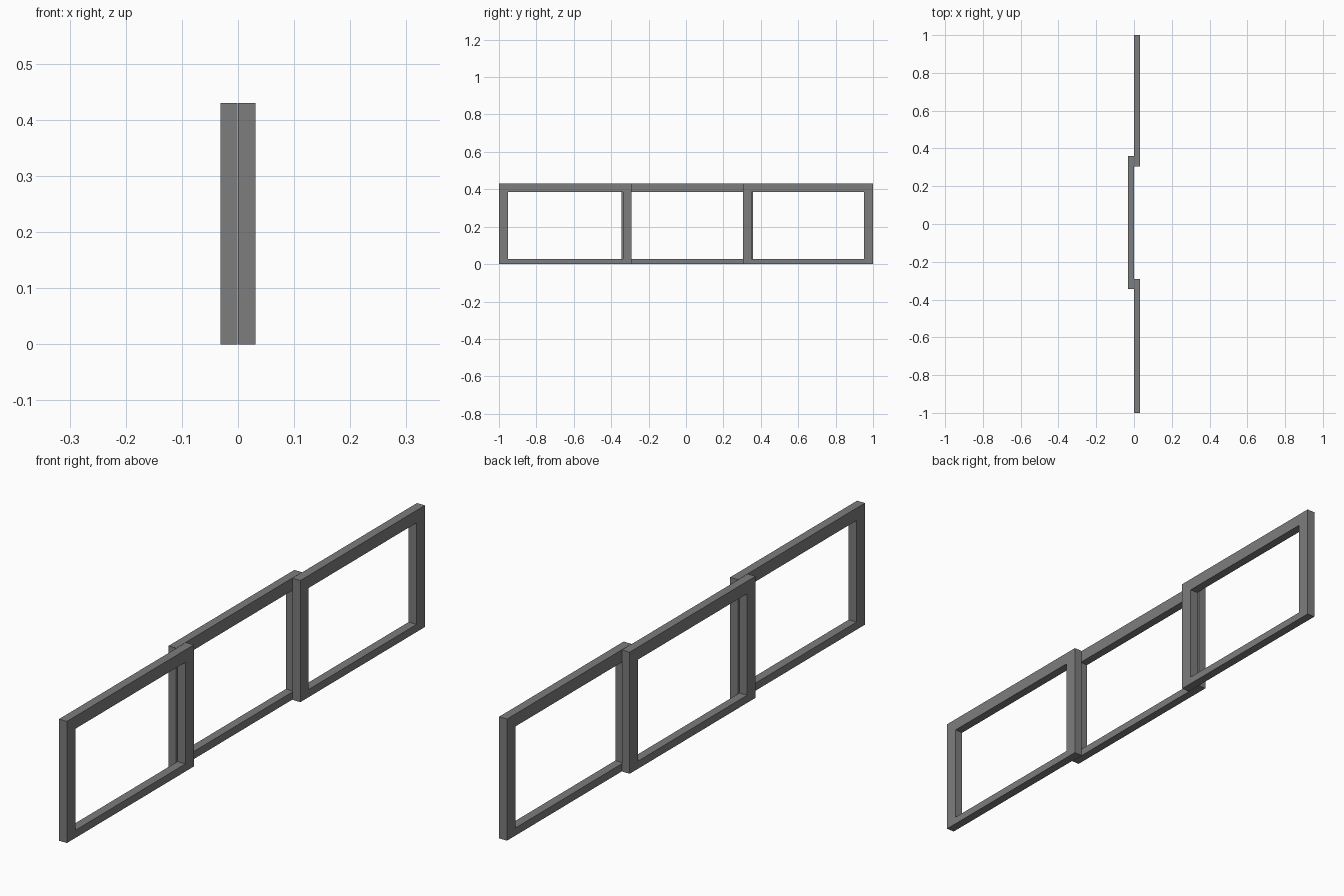
import bpy, bmesh

if "Cube" in bpy.data.objects:
    bpy.data.objects.remove(bpy.data.objects["Cube"])

STILE = 0.047              # width of the upright sides
TOP, RAIL_TOP, RAIL_LOW = 0.43, 0.044, 0.027

# Dark grey frame finish
finish = bpy.data.materials.new("dark_grey")
finish.diffuse_color = (0.205, 0.205, 0.205, 1)
finish.use_nodes = True
finish.node_tree.nodes["Principled BSDF"].inputs["Base Color"].default_value = finish.diffuse_color


def frame(name, x0, x1, y0, y1):
    """One-piece rectangular frame with a rectangular opening."""
    bm = bmesh.new()

    def loop(ya, yb, za, zb):
        return [bm.verts.new((x0, y, z))
                for y, z in ((ya, za), (yb, za), (yb, zb), (ya, zb))]

    outer = loop(y0, y1, 0, TOP)
    inner = loop(y0 + STILE, y1 - STILE, RAIL_LOW, TOP - RAIL_TOP)
    faces = []
    for i in range(4):
        j = (i + 1) % 4
        faces.append(bm.faces.new((outer[i], outer[j], inner[j], inner[i])))
    # Give the flat ring its thickness
    ext = bmesh.ops.extrude_face_region(bm, geom=faces, use_keep_orig=True)
    moved = [g for g in ext["geom"] if isinstance(g, bmesh.types.BMVert)]
    bmesh.ops.translate(bm, verts=moved, vec=(x1 - x0, 0, 0))
    bmesh.ops.recalc_face_normals(bm, faces=bm.faces)
    mesh = bpy.data.meshes.new(name)
    bm.to_mesh(mesh)
    bm.free()
    mesh.materials.append(finish)
    obj = bpy.data.objects.new(name, mesh)
    bpy.context.collection.objects.link(obj)
    return obj


# Two outer sashes on one track, the middle sash on the other
frame("front_sash", 0.0, 0.031, -1.0, -0.291)
frame("back_sash", 0.0, 0.031, 0.304, 1.0)
frame("middle_sash", -0.031, -0.001, -0.344, 0.359)
